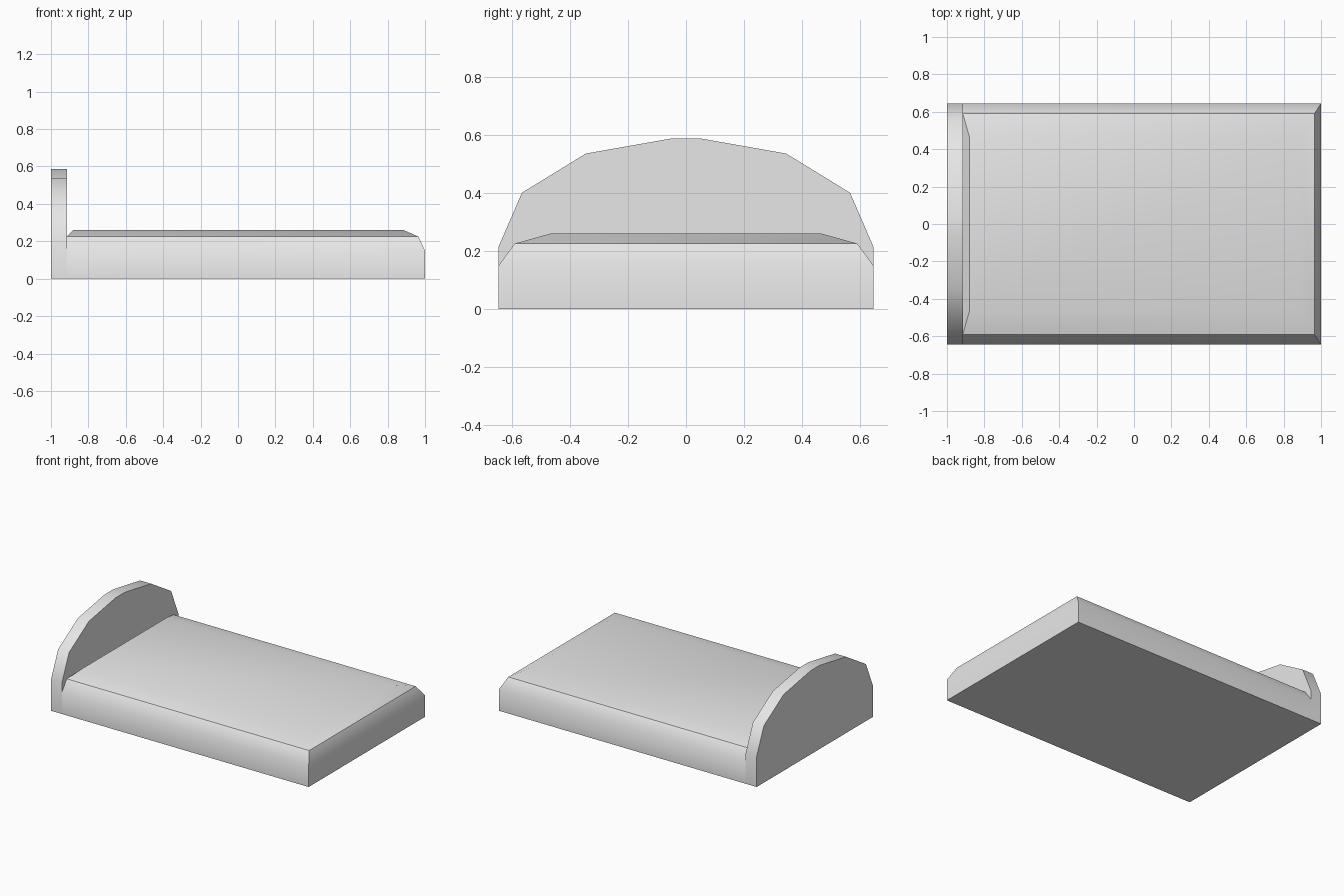
import bpy, bmesh, math

if "Cube" in bpy.data.objects:
    bpy.data.objects.remove(bpy.data.objects["Cube"])

grey = bpy.data.materials.new("light grey")
grey.diffuse_color = (0.8, 0.8, 0.8, 1)
grey.use_nodes = True
grey.node_tree.nodes["Principled BSDF"].inputs["Base Color"].default_value = grey.diffuse_color


def loft(name, rings, angle):
    """Closed solid skinned through rings with equal point counts."""
    bm = bmesh.new()
    loops = [[bm.verts.new(p) for p in ring] for ring in rings]
    n = len(loops[0])
    for a, b in zip(loops, loops[1:]):
        for i in range(n):
            j = (i + 1) % n
            bm.faces.new((a[i], a[j], b[j], b[i]))
    bm.faces.new(loops[0])
    bm.faces.new(loops[-1])
    bmesh.ops.recalc_face_normals(bm, faces=bm.faces)
    mesh = bpy.data.meshes.new(name)
    bm.to_mesh(mesh)
    bm.free()
    mesh.materials.append(grey)
    obj = bpy.data.objects.new(name, mesh)
    bpy.context.collection.objects.link(obj)
    bpy.ops.object.select_all(action='DESELECT')
    obj.select_set(True)
    bpy.context.view_layer.objects.active = obj
    bpy.ops.object.shade_smooth_by_angle(angle=math.radians(angle))
    return obj


def rect(x0, x1, y, z):
    return [(x0, -y, z), (x1, -y, z), (x1, y, z), (x0, y, z)]


# Bed base with the softly chamfered mattress rising from it
loft("base_and_mattress", [
    rect(-0.915, 1.0, 0.645, 0.0),
    rect(-0.915, 1.0, 0.645, 0.15),
    rect(-0.915, 0.965, 0.59, 0.225),
    rect(-0.88, 0.885, 0.465, 0.26),
], 37)

# Arched headboard, half profile mirrored across the middle
half = [(0.645, 0.0), (0.645, 0.215), (0.565, 0.40), (0.345, 0.535), (0.05, 0.587)]
arch = half + [(-y, z) for y, z in reversed(half)]
loft("headboard", [[(x, y, z) for y, z in arch] for x in (-1.0, -0.915)], 37)
